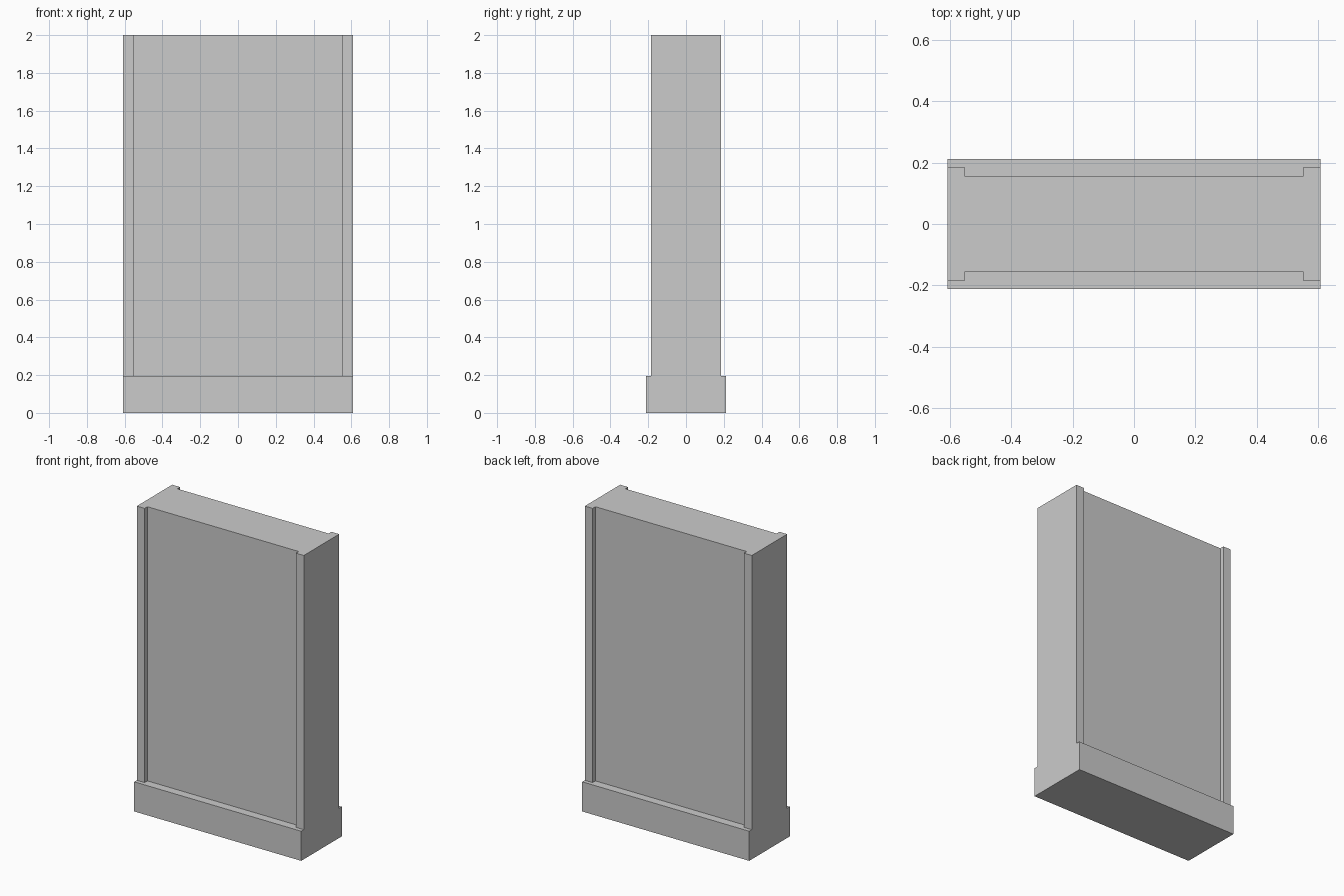
import bpy, bmesh

if "Cube" in bpy.data.objects:
    bpy.data.objects.remove(bpy.data.objects["Cube"])

HALF_W, HEIGHT = 0.608, 2.0
BASE_D, BASE_H = 0.211, 0.195      # plinth half depth and height
POST_D, PANEL_D = 0.184, 0.155     # half depths of posts and recessed panel
PANEL_W = 0.551                    # half width of the recess


def prism(name, profile, half_w):
    """Extrude a (y, z) profile along x, centred on x = 0."""
    bm = bmesh.new()
    face = bm.faces.new([bm.verts.new((-half_w, y, z)) for y, z in profile])
    ext = bmesh.ops.extrude_face_region(bm, geom=[face])
    verts = [v for v in ext["geom"] if isinstance(v, bmesh.types.BMVert)]
    bmesh.ops.translate(bm, verts=verts, vec=(2 * half_w, 0, 0))
    bmesh.ops.recalc_face_normals(bm, faces=bm.faces)
    mesh = bpy.data.meshes.new(name)
    bm.to_mesh(mesh)
    bm.free()
    obj = bpy.data.objects.new(name, mesh)
    bpy.context.collection.objects.link(obj)
    return obj


# Slab standing on a deeper plinth, one continuous side profile
half = [(BASE_D, 0), (BASE_D, BASE_H), (POST_D, BASE_H), (POST_D, HEIGHT)]
slab = prism("panel_slab", half + [(-y, z) for y, z in reversed(half)], HALF_W)

# Recess between the edge posts, cut on front and back
bpy.context.view_layer.objects.active = slab
for side in (-1, 1):
    near, far = side * PANEL_D, side * 0.3
    cutter = prism("recess_cutter", [(near, BASE_H), (far, BASE_H),
                                     (far, HEIGHT + 0.1), (near, HEIGHT + 0.1)], PANEL_W)
    cutter.hide_render = True
    mod = slab.modifiers.new("recess", "BOOLEAN")
    mod.operation, mod.solver, mod.object = "DIFFERENCE", "EXACT", cutter
    bpy.ops.object.modifier_apply(modifier=mod.name)
    bpy.data.objects.remove(cutter)
